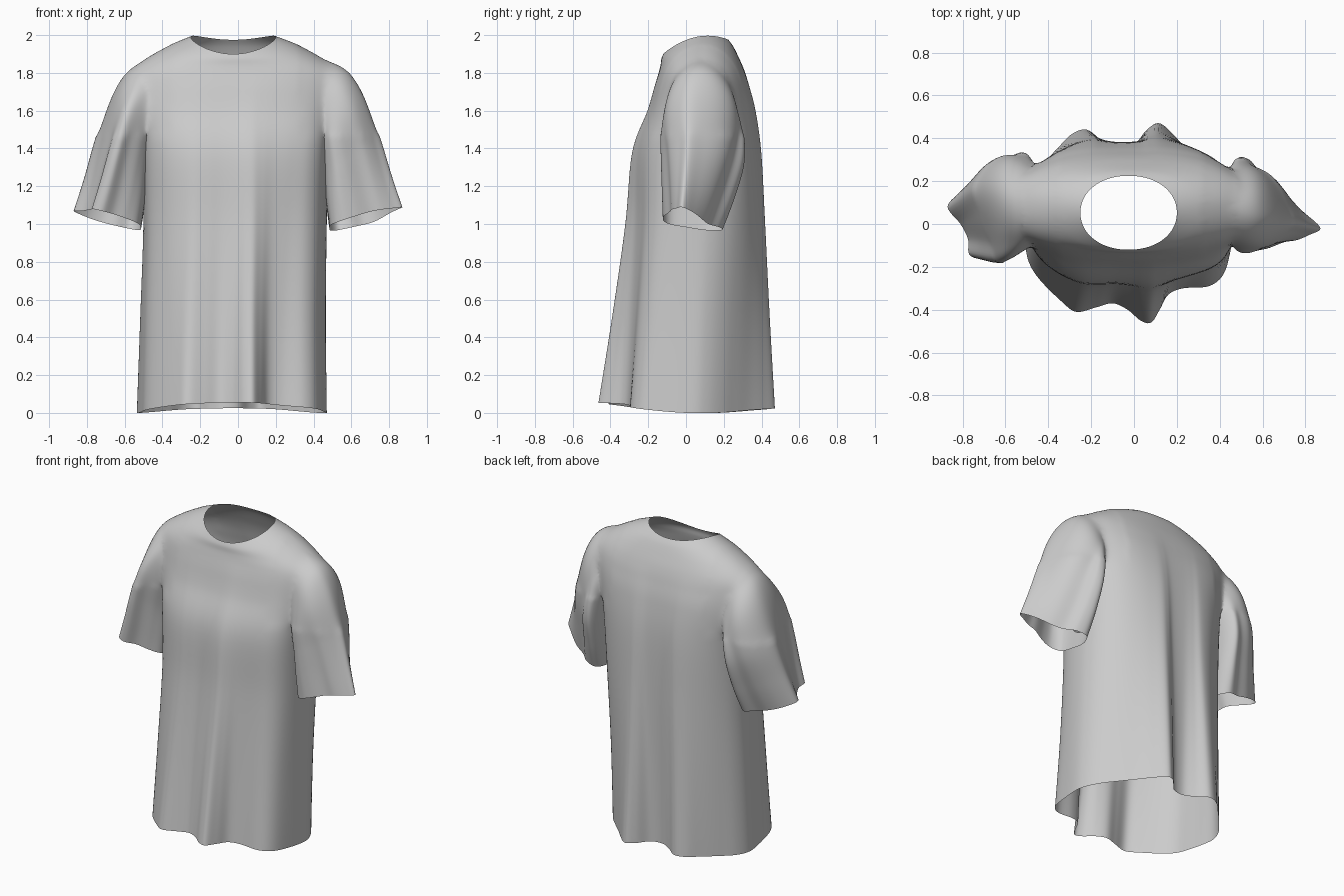
import bpy, bmesh, math
from mathutils import Vector

if "Cube" in bpy.data.objects:
    bpy.data.objects.remove(bpy.data.objects["Cube"])


def spline(pts, steps, closed):
    """Catmull-Rom samples through a list of vectors."""
    n, out = len(pts), []
    for i in range(n if closed else n - 1):
        if closed:
            p = [pts[(i + k) % n] for k in (-1, 0, 1, 2)]
        else:
            p = [pts[min(max(i + k, 0), n - 1)] for k in (-1, 0, 1, 2)]
        for s in range(steps):
            t = s / steps
            out.append(0.5 * (2 * p[1] + (p[2] - p[0]) * t
                       + (2 * p[0] - 5 * p[1] + 4 * p[2] - p[3]) * t * t
                       + (3 * p[1] - p[0] - 3 * p[2] + p[3]) * t ** 3))
    if not closed:
        out.append(pts[-1])
    return out


def cloth_tube(name, hem, rings, steps):
    """Loft from a wavy hem outline through rounded rings.
    ring: outer x,z / inner x,z / front y / back y / front dz / back dz / power / fold strength"""
    (ox, oz), (ix, iz), yf, yb = rings[0][:4]
    power = rings[0][6]
    cx, cy, hx, hy = (ox + ix) / 2, (yf + yb) / 2, (ox - ix) / 2, (yb - yf) / 2
    dirs = []
    for p in spline([Vector(q) for q in hem], 6, True):
        u, v = (p.x - cx) / hx, (p.y - cy) / hy
        fold = (abs(u) ** power + abs(v) ** power) ** (1 / power)
        dirs.append((math.atan2(v, u), fold))
    columns = []
    for a, fold in dirs:
        c, s = math.cos(a), math.sin(a)
        keys = []
        for (ox, oz), (ix, iz), yf, yb, zf, zb, n, w in rings:
            r = (1 + w * (fold - 1)) / (abs(c) ** n + abs(s) ** n) ** (1 / n)
            u, v = c * r, s * r
            dz = (zb - zf) / 2 * s + (zb + zf) / 2 * s * s
            keys.append(Vector(((ox + ix) / 2 + (ox - ix) / 2 * u,
                                (yf + yb) / 2 + (yb - yf) / 2 * v,
                                (oz + iz) / 2 + (oz - iz) / 2 * u + dz)))
        columns.append(spline(keys, steps, False))
    bm = bmesh.new()
    grid = [[bm.verts.new(p) for p in col] for col in columns]
    m, rows = len(grid), len(grid[0])
    for i in range(m):
        a, b = grid[i], grid[(i + 1) % m]
        for j in range(rows - 1):
            bm.faces.new((a[j], b[j], b[j + 1], a[j + 1]))
    # temporary caps so the pieces can be merged as solids
    for j in (0, rows - 1):
        mid = bm.verts.new(sum((col[j].co for col in grid), Vector()) / m)
        for i in range(m):
            f = bm.faces.new((grid[i][j], grid[(i + 1) % m][j], mid))
            f.material_index = 1
    bmesh.ops.recalc_face_normals(bm, faces=bm.faces)
    me = bpy.data.meshes.new(name)
    me.materials.append(None)
    me.materials.append(None)
    bm.to_mesh(me)
    bm.free()
    ob = bpy.data.objects.new(name, me)
    bpy.context.collection.objects.link(ob)
    return ob


# torso: hem outline seen from above, then rings up to the neckline
body_hem = [(.47, .03), (.45, .11), (.40, .19), (.33, .265), (.26, .335), (.19, .41),
            (.12, .47), (.06, .44), (0, .37), (-.08, .355), (-.15, .39), (-.22, .44),
            (-.29, .42), (-.36, .35), (-.44, .265), (-.505, .185), (-.535, .1), (-.525, 0),
            (-.51, -.09), (-.49, -.18), (-.44, -.26), (-.34, -.36), (-.27, -.41), (-.18, -.39),
            (-.10, -.37), (-.03, -.40), (.03, -.45), (.08, -.46), (.12, -.40), (.16, -.33),
            (.23, -.30), (.35, -.29), (.42, -.23), (.455, -.1)]


def level(z, xr, xl, yf, yb, zf, zb, n, w):
    return ((xr, z), (xl, z), yf, yb, zf, zb, n, w)


shirt = cloth_tube("shirt", body_hem, [
    level(0, .47, -.53, -.40, .41, .055, .025, 2.4, 1),
    level(.5, .465, -.515, -.35, .405, .01, .01, 2.4, .7),
    level(1.0, .47, -.50, -.30, .40, 0, 0, 2.5, .4),
    level(1.38, .48, -.505, -.275, .39, 0, 0, 2.7, .2),
    level(1.6, .50, -.53, -.20, .365, 0, 0, 2.8, .1),
    level(1.72, .53, -.56, -.165, .335, .01, .01, 2.6, .04),
    level(1.80, .53, -.57, -.145, .31, 0, .01, 2.4, 0),
    level(1.875, .45, -.49, -.135, .28, -.035, .005, 2.3, 0),
    level(1.94, .33, -.37, -.13, .25, -.065, 0, 2.2, 0),
    level(1.99, .20, -.25, -.12, .225, -.09, -.015, 2.1, 0)], 7)

# sleeves: each has its own draped hem
right_hem = [(.87, -.02), (.81, .04), (.74, .09), (.66, .13), (.60, .18), (.53, .19), (.49, .12),
             (.485, .02), (.495, -.08), (.55, -.12), (.62, -.115), (.70, -.085), (.76, -.075), (.82, -.05)]
left_hem = [(-.87, .08), (-.81, .145), (-.73, .18), (-.65, .19), (-.57, .21), (-.52, .15),
            (-.515, .04), (-.53, -.05), (-.59, -.095), (-.66, -.12), (-.72, -.16),
            (-.77, -.14), (-.775, -.07), (-.81, 0)]


def sleeve_rings(s, dx):
    def ring(o, i, yf, yb, zf, zb, w):
        return ((s * o[0] + dx, o[1]), (s * i[0] + dx, i[1]), yf, yb, zf, zb, 2.1, w)
    return [ring((.86, 1.08), (.50, .985), -.13, .185, .03, -.03, 1),
            ring((.805, 1.25), (.475, 1.13), -.14, .25, .02, -.02, .85),
            ring((.75, 1.44), (.455, 1.29), -.15, .31, 0, 0, .7),
            ring((.69, 1.62), (.43, 1.43), -.155, .32, 0, 0, .5),
            ring((.63, 1.745), (.40, 1.53), -.125, .295, 0, 0, .25),
            ring((.555, 1.83), (.35, 1.60), -.08, .24, 0, 0, 0),
            ring((.44, 1.87), (.27, 1.68), -.02, .18, 0, 0, 0)]


sleeves = [cloth_tube("right_sleeve", right_hem, sleeve_rings(1, .01), 8),
           cloth_tube("left_sleeve", left_hem, sleeve_rings(-1, -.015), 8)]

# merge the pieces into one garment
bpy.context.view_layer.objects.active = shirt
shirt.select_set(True)
for sl in sleeves:
    mod = shirt.modifiers.new("join", 'BOOLEAN')
    mod.operation = 'UNION'
    mod.solver = 'EXACT'
    mod.object = sl
    bpy.ops.object.modifier_apply(modifier=mod.name)
    bpy.data.objects.remove(sl)

# open the neck, hem and cuffs, then soften the shoulder seams
bm = bmesh.new()
bm.from_mesh(shirt.data)
bmesh.ops.delete(bm, geom=[f for f in bm.faces if f.material_index == 1], context='FACES')
for _ in range(30):
    soft = [v for v in bm.verts if v.co.z > 1.47 and .34 < abs(v.co.x + .015) and not v.is_boundary]
    bmesh.ops.smooth_vert(bm, verts=soft, factor=.5, use_axis_x=True, use_axis_y=True, use_axis_z=True)
bm.to_mesh(shirt.data)
bm.free()
shirt.data.materials.clear()
bpy.ops.object.shade_smooth_by_angle(angle=math.radians(55))
